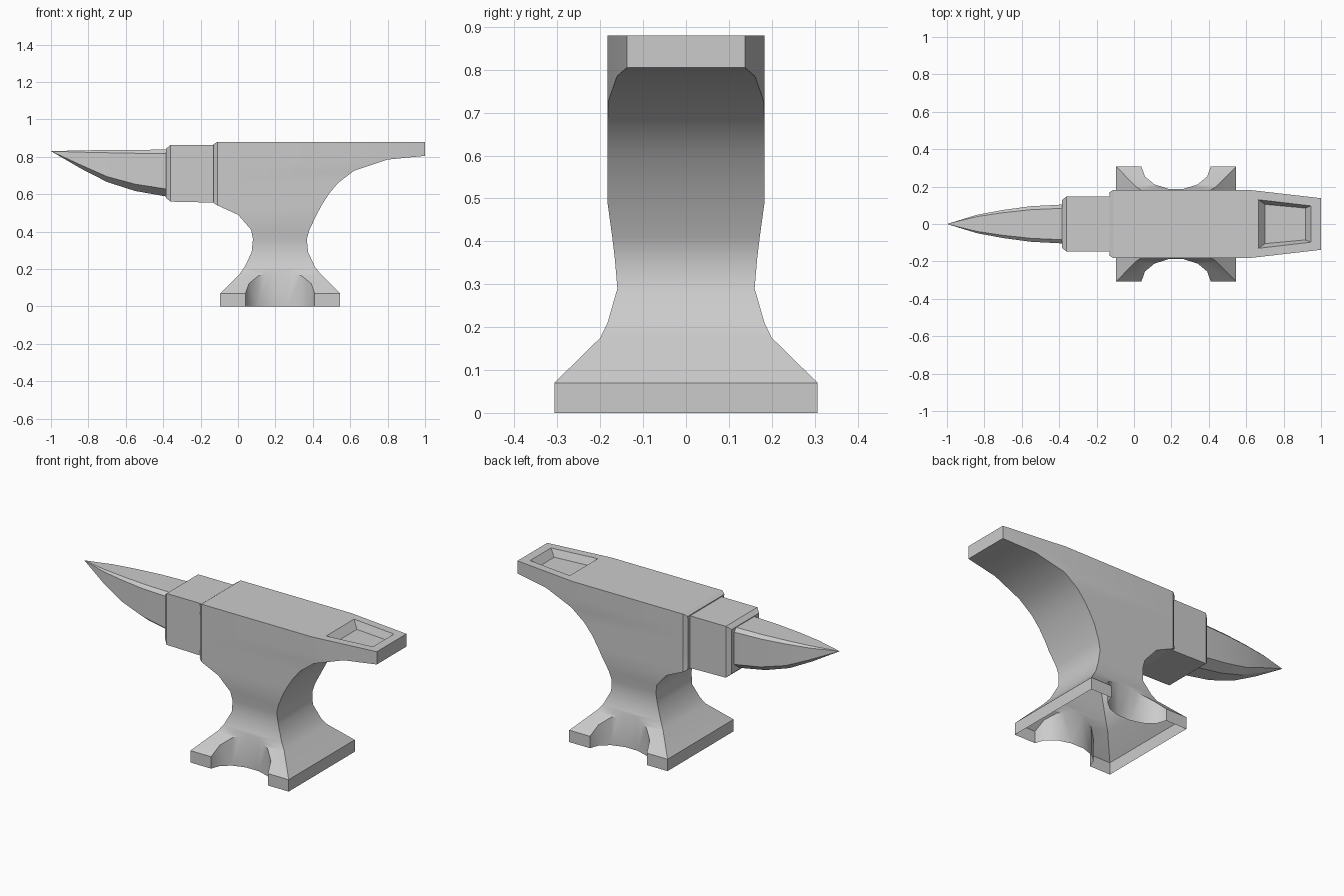
import bpy, bmesh, math

if "Cube" in bpy.data.objects:
    bpy.data.objects.remove(bpy.data.objects["Cube"])


def finish(name, bm, angle=None):
    bmesh.ops.remove_doubles(bm, verts=bm.verts, dist=1e-4)
    bmesh.ops.recalc_face_normals(bm, faces=bm.faces)
    mesh = bpy.data.meshes.new(name)
    bm.to_mesh(mesh)
    bm.free()
    ob = bpy.data.objects.new(name, mesh)
    bpy.context.collection.objects.link(ob)
    if angle:
        activate(ob)
        bpy.ops.object.shade_smooth_by_angle(angle=math.radians(angle))
    return ob


def activate(ob):
    bpy.ops.object.select_all(action='DESELECT')
    ob.select_set(True)
    bpy.context.view_layer.objects.active = ob


def loft(rings, cap_start=True, cap_end=True):
    """Skin equal-length point rings with quads."""
    bm = bmesh.new()
    vs = [[bm.verts.new(p) for p in r] for r in rings]
    n = len(rings[0])
    for a, b in zip(vs, vs[1:]):
        for i in range(n):
            j = (i + 1) % n
            bm.faces.new((a[i], a[j], b[j], b[i]))
    if cap_start:
        bm.faces.new(vs[0][::-1])
    if cap_end:
        bm.faces.new(vs[-1])
    return bm


# Body: foot, waist and face, lofted upward (z, left x, right x, half width)
levels = [
    (0, -.095, .545, .307), (.07, -.095, .545, .307), (.175, .01, .44, .2),
    (.21, .035, .412, .183), (.29, .073, .375, .16), (.36, .08, .368, .166),
    (.41, .07, .382, .172), (.49, 0, .42, .183), (.54, -.11, .447, .183),
    (.60, -.11, .485, .183), (.66, -.11, .535, .183), (.725, -.11, .62, .183),
    (.785, -.11, .80, .183), (.805, -.11, 1, .183), (.88, -.11, 1, .183)]
rings = []
for z, xl, xr, w in levels:
    xm = min(xr, .61)
    wr = w - .045 * max(0, xr - .61) / .39
    rings.append([(xl, -w, z), (xm, -w, z), (xr, -wr, z),
                  (xr, wr, z), (xm, w, z), (xl, w, z)])
bm = loft(rings)
# chamfered rear end of the face
ends = [f for f in bm.faces if all(abs(v.co.x + .11) < 1e-4 for v in f.verts)]
bmesh.ops.recalc_face_normals(bm, faces=bm.faces)
bmesh.ops.inset_region(bm, faces=ends, thickness=.018)
for v in {v for f in ends for v in f.verts}:
    v.co.x = -.13
body = finish("body", bm)

# Cutters: scalloped foot sides and the tapered pocket in the face
cutters = []
for s in (-1, 1):
    prof = [(.225 + .185 * math.cos(t), s * (.307 - .122 * math.sin(t)))
            for t in (math.tau * i / 14 for i in range(14))]
    cutters.append(finish("foot_scallop_cutter",
                          loft([[(x, y, z) for x, y in prof] for z in (-.1, .4)])))


def pocket(x0, x1, y0, y1, z):
    return [(x0, -y0, z), (x1, -y1, z), (x1, y1, z), (x0, y0, z)]


cutters.append(finish("pocket_cutter", loft([
    pocket(.70, .917, .105, .085, .838),
    pocket(.665, .947, .13, .097, .88),
    pocket(.665, .947, .13, .097, .95)])))
for c in cutters:
    m = body.modifiers.new("cut", 'BOOLEAN')
    m.operation, m.solver, m.object = 'DIFFERENCE', 'EXACT', c
    activate(body)
    bpy.ops.object.modifier_apply(modifier=m.name)
for c in cutters:
    bpy.data.objects.remove(c)

# Underside of the foot is open
bm = bmesh.new()
bm.from_mesh(body.data)
base = [f for f in bm.faces if all(abs(v.co.z) < 1e-4 for v in f.verts)]
bmesh.ops.delete(bm, geom=base, context='FACES')
bm.to_mesh(body.data)
bm.free()
activate(body)
bpy.ops.object.shade_smooth_by_angle(angle=math.radians(32))


# Step block between face and horn
def block_ring(x, w, z0, z1):
    return [(x, -w, z0), (x, w, z0), (x, w, z1), (x, -w, z1)]


finish("step_block", loft([
    block_ring(-.13, .147, .555, .862),
    block_ring(-.362, .147, .56, .862),
    block_ring(-.386, .127, .582, .842)], cap_start=False))

# Horn: eight-sided sections (x, half width, bottom z, top z)
horn = []
for x, w, zb, zt in [(-.38, .104, .587, .838), (-.55, .095, .617, .837),
                     (-.70, .075, .665, .836), (-.84, .049, .737, .834),
                     (-1, 0, .83, .83)]:
    k = w / .104
    wt, wb, up, low = w - .02 * k, w * .5, zt - .02 * k, zb + .04 * k
    half = [(wb, zb), (w, low), (w, up), (wt, zt)]
    horn.append([(x, y, z) for y, z in half] +
                [(x, -y, z) for y, z in reversed(half)])
finish("horn", loft(horn, cap_start=False, cap_end=False), 20)
